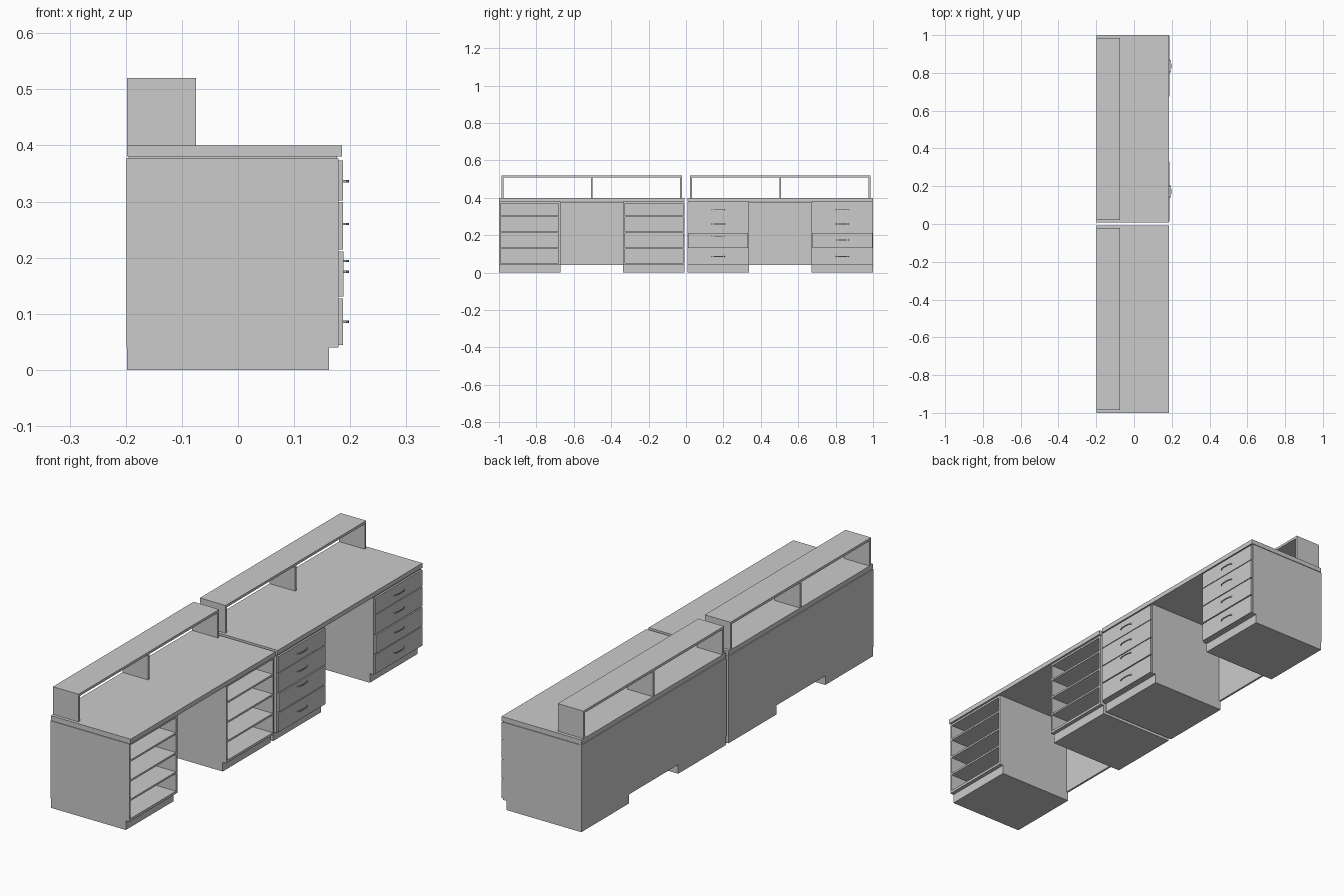
import bpy, bmesh

if "Cube" in bpy.data.objects:
    bpy.data.objects.remove(bpy.data.objects["Cube"])

XB, XF = -0.198, 0.179          # back and front of the cabinets
W, GAP = 0.992, 0.008           # desk length and half gap between desks
PED = 0.328                     # pedestal width
T = 0.009                       # panel thickness
ROWS = [(0.044, 0.127), (0.131, 0.211), (0.215, 0.299), (0.302, 0.373)]


def finish(name, bm):
    bmesh.ops.recalc_face_normals(bm, faces=bm.faces)
    me = bpy.data.meshes.new(name)
    bm.to_mesh(me)
    bm.free()
    ob = bpy.data.objects.new(name, me)
    bpy.context.collection.objects.link(ob)
    return ob


def box(name, x, y, z):
    bm = bmesh.new()
    bmesh.ops.create_cube(bm, size=1)
    for v in bm.verts:
        for i, r in enumerate((x, y, z)):
            v.co[i] = (r[0] + r[1]) / 2 + v.co[i] * (r[1] - r[0])
    return finish(name, bm)


def prism(name, pts, axis, lo, hi):
    """Extrude a 2D outline along y ('y': x,z outline) or z ('z': x,y outline)."""
    bm = bmesh.new()
    vs = [bm.verts.new((a, lo, b) if axis == 'y' else (a, b, lo)) for a, b in pts]
    f = bm.faces.new(vs)
    ex = bmesh.ops.extrude_face_region(bm, geom=[f])
    d = (0, hi - lo, 0) if axis == 'y' else (0, 0, hi - lo)
    bmesh.ops.translate(bm, vec=d, verts=[g for g in ex['geom'] if isinstance(g, bmesh.types.BMVert)])
    return finish(name, bm)


def handle(name, yc, zc):
    # flat bow pull: outer path then inner path back
    outer = [(0.186, -0.036), (0.193, -0.032), (0.1965, -0.022), (0.1975, -0.01)]
    inner = [(0.186, -0.031), (0.191, -0.028), (0.1935, -0.02), (0.1945, -0.01)]
    outer += [(x, -y) for x, y in reversed(outer)]
    inner += [(x, -y) for x, y in reversed(inner)]
    pts = [(x, y + yc) for x, y in outer + inner[::-1]]
    prism(name, pts, 'z', zc - 0.002, zc + 0.002)


def pedestal(name, y0, drawers, handle_z):
    y1 = y0 + PED
    # side panels with toe-kick notch
    side = [(XB, 0), (0.162, 0), (0.162, 0.04), (XF, 0.04), (XF, 0.377), (XB, 0.377)]
    for tag, lo in (("left", y0), ("right", y1 - T)):
        prism(f"{name}_{tag}_side", side, 'y', lo, lo + T)
    ins = (y0 + T, y1 - T)
    box(name + "_plinth", (XB, 0.162), ins, (0, 0.04))
    box(name + "_bottom", (XB, XF), ins, (0.04, 0.051))
    box(name + "_top", (XB, XF), ins, (0.369, 0.377))
    # drawer dividers
    for i, z in enumerate((0.131, 0.215, 0.301)):
        box(f"{name}_shelf_{i}", (XB, XF), ins, (z - 0.004, z + 0.004))
    # drawer fronts and pulls
    if drawers:
        for i, (r, hz) in enumerate(zip(ROWS, handle_z)):
            box(f"{name}_drawer_front_{i}", (XF, 0.187 if i != 1 else 0.188),
                (y0 + 0.004, y1 - 0.004), r)
            handle(f"{name}_drawer_pull_{i}", (y0 + y1) / 2, hz)


def desk(name, y0, drawers):
    y1 = y0 + W
    box(name + "_worktop", (XB, 0.185), (y0, y1), (0.38, 0.40))
    box(name + "_worktop_spacer", (XB + 0.003, XF - 0.003), (y0 + 0.003, y0 + PED - 0.003), (0.377, 0.38))
    box(name + "_worktop_spacer_2", (XB + 0.003, XF - 0.003), (y1 - PED + 0.003, y1 - 0.003), (0.377, 0.38))
    box(name + "_back_panel", (XB - 0.001, XB + 0.008), (y0, y1), (0.04, 0.378))
    pedestal(name + "_pedestal_a", y0, drawers, (0.086, 0.194, 0.26, 0.336))
    pedestal(name + "_pedestal_b", y1 - PED, drawers, (0.086, 0.175, 0.26, 0.336))
    # raised rear shelf
    c, h, xs = (y0 + y1) / 2, 0.482, (XB, -0.075)
    box(name + "_riser_top", xs, (c - h, c + h), (0.509, 0.52))
    for tag, y in (("left", c - h), ("middle", c - 0.005), ("right", c + h - 0.01)):
        box(f"{name}_riser_{tag}_support", xs, (y, y + 0.01), (0.40, 0.509))


desk("open_desk", -GAP - W, False)
desk("drawer_desk", GAP, True)
